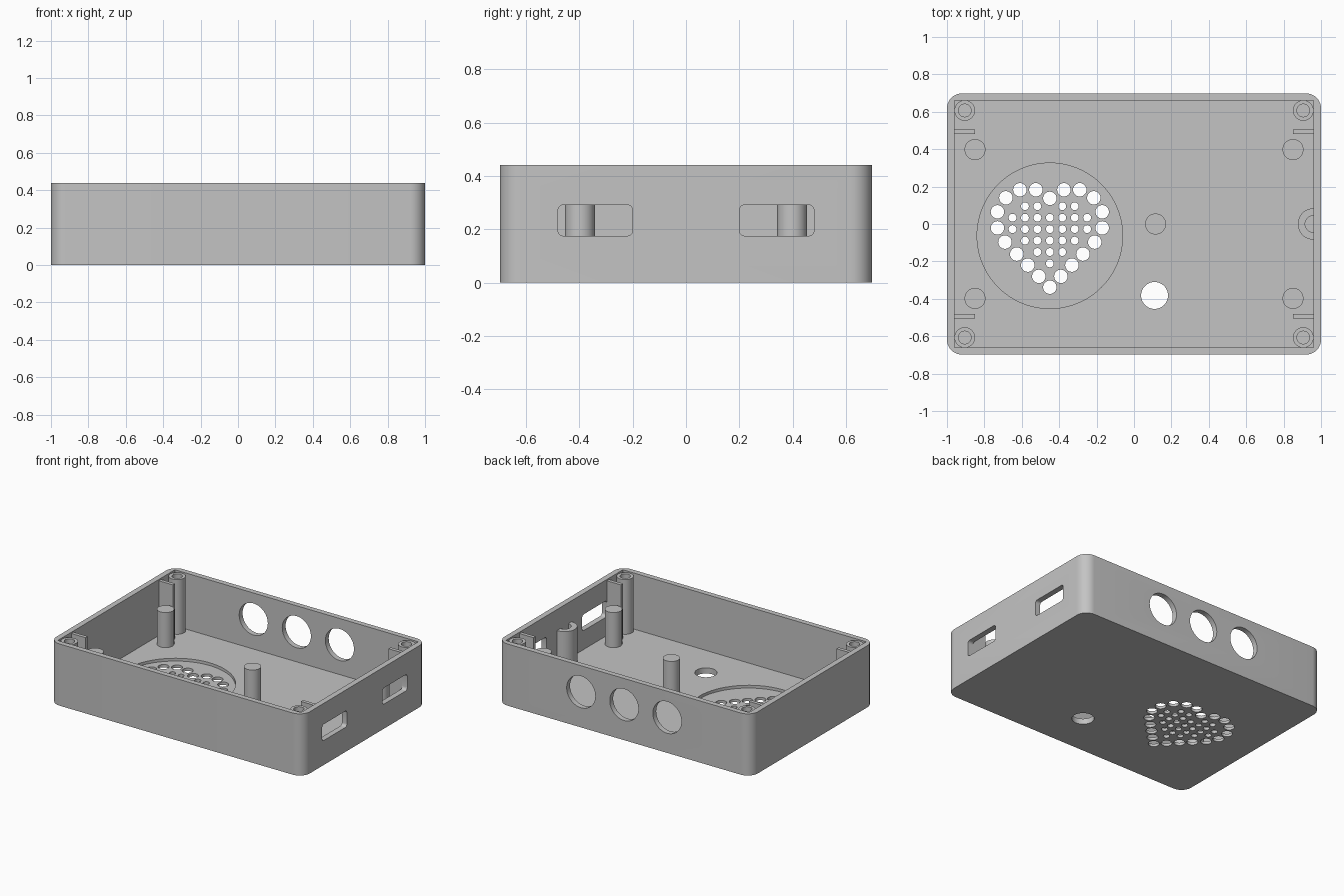
import bpy, bmesh, math
from mathutils import Matrix, Vector

old = bpy.data.objects.get("Cube")
if old:
    bpy.data.objects.remove(old, do_unlink=True)

grey = bpy.data.materials.new("plain grey")
grey.use_nodes = True
grey.diffuse_color = (0.55, 0.55, 0.55, 1)
grey.node_tree.nodes["Principled BSDF"].inputs["Base Color"].default_value = (0.55, 0.55, 0.55, 1)

HALF_Y, HEIGHT, FLOOR = 0.698, 0.44, 0.04
IN_X, IN_Y = 0.96, 0.66
POST_TOP, BOSS_TOP = 0.29, 0.43


def arc(cx, cy, r, start, end, steps):
    """Points along an arc, angles in degrees."""
    angles = [math.radians(start + (end - start) * i / steps) for i in range(steps + 1)]
    return [(cx + r * math.cos(a), cy + r * math.sin(a)) for a in angles]


def circle(cx, cy, r, sides=40):
    return arc(cx, cy, r, 0, 360, sides)[:-1]


def rectangle(hx, hy, cx=0, cy=0):
    return [(cx + sx * hx, cy + sy * hy) for sx, sy in ((-1, -1), (1, -1), (1, 1), (-1, 1))]


def rounded(hx, hy, r, cx=0, cy=0, steps=10):
    points = []
    for k, (sx, sy) in enumerate(((1, 1), (-1, 1), (-1, -1), (1, -1))):
        points += arc(cx + sx * (hx - r), cy + sy * (hy - r), r, 90 * k, 90 * k + 90, steps)
    return points


def prisms(name, outlines, low, high, turn=None):
    """One object made of outlines extruded from low to high, optionally turned."""
    bm = bmesh.new()
    for outline in outlines:
        face = bm.faces.new([bm.verts.new((x, y, low)) for x, y in outline])
        top = bmesh.ops.extrude_face_region(bm, geom=[face])["geom"]
        verts = [v for v in top if isinstance(v, bmesh.types.BMVert)]
        bmesh.ops.translate(bm, verts=verts, vec=Vector((0, 0, high - low)))
    if turn:
        bm.transform(turn)
    bmesh.ops.recalc_face_normals(bm, faces=bm.faces)
    mesh = bpy.data.meshes.new(name)
    bm.to_mesh(mesh)
    bm.free()
    mesh.materials.append(grey)
    obj = bpy.data.objects.new(name, mesh)
    bpy.context.scene.collection.objects.link(obj)
    return obj


def cut(target, cutter):
    """Subtract the cutter and bake the result."""
    mod = target.modifiers.new("cut", 'BOOLEAN')
    mod.operation, mod.solver, mod.object = 'DIFFERENCE', 'EXACT', cutter
    bpy.context.view_layer.update()
    graph = bpy.context.evaluated_depsgraph_get()
    mesh = bpy.data.meshes.new_from_object(target.evaluated_get(graph))
    target.modifiers.clear()
    target.data = mesh
    bpy.data.objects.remove(cutter, do_unlink=True)


# Case shell: rounded box, hollow, with a shallow round speaker seat
SPEAKER = (-0.45, -0.063)
case = prisms("case_shell", [rounded(1, HALF_Y, 0.08)], 0, HEIGHT)
cut(case, prisms("cavity", [rectangle(IN_X, IN_Y)], FLOOR, 1))
cut(case, prisms("speaker_seat", [circle(*SPEAKER, 0.389, 96)], 0.02, 0.1))

# Heart-shaped speaker grille and the round floor hole
heart = [(0, 0.137), (0.075, 0.183), (0.16, 0.183), (0.235, 0.14), (0.28, 0.065), (0.28, -0.021),
         (0.24, -0.097), (0.177, -0.161), (0.118, -0.22), (0.059, -0.28), (0, -0.338)]
holes = [circle(0.11, -0.382, 0.072)]
for x, y in heart:
    for side in ((-1, 1) if x else (1,)):
        holes.append(circle(SPEAKER[0] + side * x, y, 0.036, 24))
for row, reach in enumerate((2, 3, 3, 2, 1, 0)):
    for col in range(-reach, reach + 1):
        if row or col:
            holes.append(circle(SPEAKER[0] + col * 0.0665, 0.095 - row * 0.0612, 0.021, 20))
cut(case, prisms("floor_holes", holes, -0.1, 0.1))

# Back wall: three round openings (outline x, z extruded along y)
to_back = Matrix(((1, 0, 0, 0), (0, 0, 1, 0), (0, 1, 0, 0), (0, 0, 0, 1)))
cut(case, prisms("back_openings", [circle(x, 0.253, 0.113, 48) for x in (-0.34, 0, 0.34)],
                 0.6, 0.8, to_back))

# Side walls: rounded slots (outline y, z extruded along x)
to_side = Matrix(((0, 0, 1, 0), (1, 0, 0, 0), (0, 1, 0, 0), (0, 0, 0, 1)))
cut(case, prisms("left_slots", [rounded(0.14, 0.058, 0.02, y, 0.233, 5) for y in (-0.34, 0.34)],
                 0.9, 1.1, to_side))
cut(case, prisms("right_slot", [rounded(0.14, 0.058, 0.02, -0.31, 0.323, 5)],
                 -1.1, -0.9, to_side))

# Corner screw bosses, stiffening ribs and support posts
corners = [(sx, sy) for sx in (-1, 1) for sy in (-1, 1)]
bosses = prisms("screw_bosses", [circle(sx * 0.905, sy * 0.607, 0.055) for sx, sy in corners],
                FLOOR, BOSS_TOP)
cut(bosses, prisms("screw_holes", [circle(sx * 0.905, sy * 0.607, 0.034, 32) for sx, sy in corners],
                   0.2, 0.6))
ribs = prisms("corner_ribs", [rectangle(0.056, 0.0125, sx * 0.906, sy * 0.4925) for sx, sy in corners],
              FLOOR, BOSS_TOP)
posts = prisms("support_posts", [circle(sx * 0.85, sy * 0.398, 0.056) for sx, sy in corners]
               + [circle(0.115, 0, 0.056)], FLOOR, POST_TOP)

# Half-round channel against the left wall
channel = prisms("wall_channel", [arc(IN_X, 0, 0.084, 90, 270, 28) + arc(IN_X, 0, 0.045, 270, 90, 20)],
                 FLOOR, POST_TOP)

# Smooth the round surfaces, keep the edges crisp
bpy.ops.object.select_all(action='DESELECT')
for obj in (case, bosses, ribs, posts, channel):
    obj.select_set(True)
    bpy.context.view_layer.objects.active = obj
bpy.ops.object.shade_smooth_by_angle(angle=math.radians(30))
